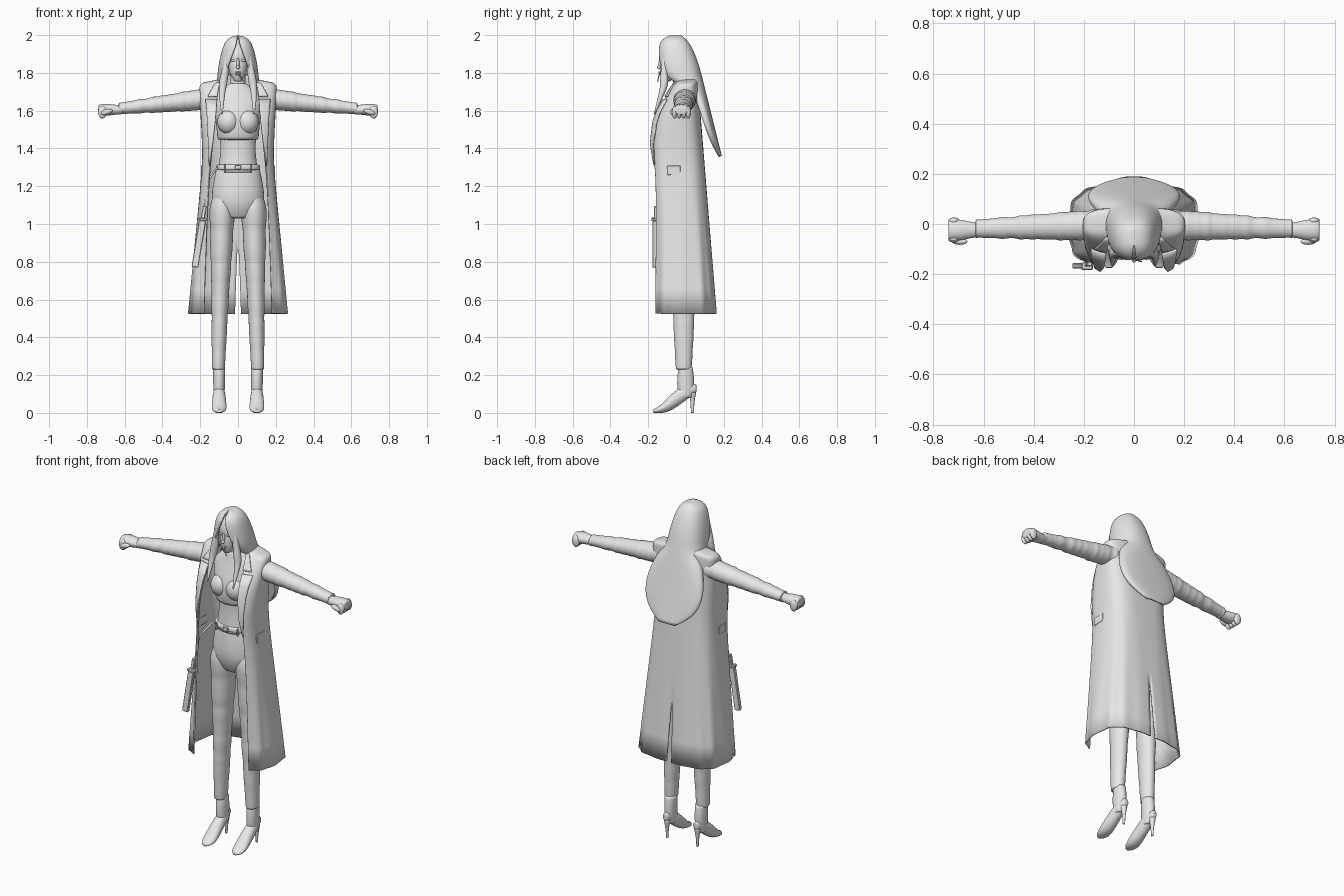
import bpy, bmesh, math, random
from mathutils import Matrix

random.seed(4)
cube = bpy.data.objects.get("Cube")
if cube:
    bpy.data.objects.remove(cube, do_unlink=True)

clay = bpy.data.materials.new("clay_grey")
clay.use_nodes = True
clay.diffuse_color = (.8, .8, .8, 1)
clay.node_tree.nodes["Principled BSDF"].inputs["Base Color"].default_value = clay.diffuse_color


def finish(name, bm, mirror=False, subsurf=0, thick=0, bevel=0):
    """Turn a bmesh into a named object with its modifiers."""
    bmesh.ops.recalc_face_normals(bm, faces=bm.faces)
    for face in bm.faces:
        face.smooth = not bevel
    mesh = bpy.data.meshes.new(name)
    bm.to_mesh(mesh)
    bm.free()
    mesh.materials.append(clay)
    ob = bpy.data.objects.new(name, mesh)
    bpy.context.collection.objects.link(ob)
    if mirror:
        ob.modifiers.new("mirror", 'MIRROR').merge_threshold = .002
    if subsurf:
        modifier = ob.modifiers.new("subsurf", 'SUBSURF')
        modifier.levels = modifier.render_levels = subsurf
        modifier.boundary_smooth = 'PRESERVE_CORNERS'
    if thick:
        modifier = ob.modifiers.new("solidify", 'SOLIDIFY')
        modifier.thickness, modifier.offset = thick, 0
    if bevel:
        ob.modifiers.new("bevel", 'BEVEL').width = bevel


def grid(bm, rows, closed=False):
    """Bridge rows of points with quads."""
    verts = [[bm.verts.new(point) for point in row] for row in rows]
    for a, b in zip(verts, verts[1:]):
        count = len(a)
        for i in range(count if closed else count - 1):
            j = (i + 1) % count
            bm.faces.new((a[i], a[j], b[j], b[i]))
    return verts


def lookup(rows, t):
    """Interpolate a table keyed on its first column."""
    for a, b in zip(rows, rows[1:]):
        if min(a[0], b[0]) <= t <= max(a[0], b[0]):
            s = (t - a[0]) / (b[0] - a[0])
            return [p + (q - p) * s for p, q in zip(a, b)]
    return rows[-1]


def rumple(rings, count, amount):
    """Resample rings and vary their size to suggest creased cloth."""
    first, last = rings[0][0], rings[-1][0]
    result = []
    for i in range(count + 1):
        t, ru, rv = lookup(rings, first + (last - first) * i / count)
        swell = 1 + random.uniform(-amount, amount)
        result.append((t, ru * swell, rv * swell))
    return result


def loft(name, rings, centre, axis='z', mirror=False, sides=20):
    """Closed body of elliptical rings (position, radius, radius) along an axis."""
    def beside(end, other):
        return (end[0] + math.copysign(.002, other[0] - end[0]), *end[1:])
    rings = [rings[0], beside(rings[0], rings[1]), *rings[1:-1],
             beside(rings[-1], rings[-2]), rings[-1]]
    rows = []
    for t, ru, rv in rings:
        u, v = centre(t) if callable(centre) else centre
        row = []
        for i in range(sides):
            angle = math.tau * i / sides
            p, q = u + ru * math.cos(angle), v + rv * math.sin(angle)
            row.append({'x': (t, p, q), 'y': (p, t, q), 'z': (p, q, t)}[axis])
        rows.append(row)
    bm = bmesh.new()
    verts = grid(bm, rows, closed=True)
    bm.faces.new(verts[0])
    bm.faces.new(verts[-1])
    finish(name, bm, mirror, subsurf=1)


def sheet(name, rows, back, power, columns, thick, fold=0, vent=0):
    """Mirrored shell open in front, rows (height, half width, front, open share)."""
    points = []
    for z, width, front, opening in rows:
        middle, depth = (front + back(z)) / 2, (back(z) - front) / 2
        end = -math.acos(opening ** (1 / power))
        row = []
        for i in range(columns + 1):
            angle = math.pi / 2 + (end - math.pi / 2) * i / columns
            s = math.sin(angle)
            wave = 1 + fold * max(0, 1.2 - z) * math.sin(2 * i) * (0 < i < columns)
            x = width * abs(math.cos(angle)) ** power * wave if i else vent * max(0, 1.05 - z)
            row.append((x, middle + depth * math.copysign(abs(s) ** power, s) * wave, z))
        points.append(row)
    bm = bmesh.new()
    grid(bm, points)
    finish(name, bm, True, subsurf=2, thick=thick)


def placed(loc, size, tilt):
    return (Matrix.Translation(loc) @ Matrix.Rotation(tilt, 4, 'Y')
            @ Matrix.Diagonal((*size, 1)))


def blob(name, loc, size, mirror=False, tilt=0):
    bm = bmesh.new()
    bmesh.ops.create_uvsphere(bm, u_segments=20, v_segments=12, radius=1)
    bm.transform(placed(loc, size, tilt))
    finish(name, bm, mirror)


def box(name, loc, size, mirror=False, tilt=0):
    bm = bmesh.new()
    bmesh.ops.create_cube(bm, size=1)
    bm.transform(placed(loc, size, tilt))
    finish(name, bm, mirror, bevel=.003)


def cord(name, points, radius):
    curve = bpy.data.curves.new(name, 'CURVE')
    curve.dimensions = '3D'
    curve.bevel_depth, curve.use_fill_caps = radius, True
    line = curve.splines.new('POLY')
    line.points.add(len(points) - 1)
    for point, position in zip(line.points, points):
        point.co = (*position, 1)
    curve.materials.append(clay)
    bpy.context.collection.objects.link(bpy.data.objects.new(name, curve))


# Head, neck and face
blob("skull", (0, -.05, 1.885), (.068, .088, .095))
loft("jaw", [(1.755, .02, .02), (1.8, .05, .06), (1.88, .062, .08)],
     lambda z: (0, .4 * (z - 2) - .004))
loft("neck", [(1.7, .04, .04), (1.8, .04, .04)], (0, -.03))
blob("nose_bridge", (0, -.135, 1.85), (.008, .01, .03))
blob("nose_tip", (0, -.142, 1.83), (.01, .012, .01))
for label, z in (("upper", 1.803), ("lower", 1.794)):
    blob(label + "_lip", (0, -.138, z), (.016, .008, .005))
blob("eye", (.026, -.126, 1.866), (.014, .007, .006), True)
cord("cigarette", [(0, -.14, 1.8), (.03, -.15, 1.755)], .003)

# Long hair falling over the back, with a front lock on each side
sheet("hair", [(1.996, .001, -.07, .1), (1.985, .045, -.11, .1), (1.95, .075, -.145, .1),
               (1.85, .098, -.145, .5), (1.78, .105, -.13, .6), (1.73, .115, -.03, .9),
               (1.68, .145, .03, .95), (1.55, .19, .07, .95), (1.43, .16, .12, .95),
               (1.36, .05, .17, .95)],
      lambda z: .05 + (1.9 - z) / 4 - 6 * max(0, z - 1.9) ** 2, .85, 14, .01)
loft("front_lock", rumple([(1.9, .014, .012), (1.75, .024, .024), (1.58, .004, .003)], 9, 0),
     lambda z: (.085 - .15 * max(0, z - 1.7), -.115 - .35 * max(0, 1.73 - z)),
     mirror=True, sides=12)

# Torso and cropped top
loft("midriff", [(1.27, .11, .08), (1.38, .09, .066), (1.48, .1, .07)], (0, -.03))
loft("crop_top", [(1.445, .11, .09), (1.54, .118, .108), (1.61, .125, .085),
                  (1.68, .14, .058), (1.745, .045, .044)], (0, -.03))
blob("bust", (.05, -.085, 1.54), (.06, .058, .065), True)

# Trousers, belt and loops
loft("trouser_seat", [(1.31, .113, .08), (1.17, .144, .098), (1.1, .14, .096),
                      (1.03, .08, .06)], (0, -.02))
loft("trouser_leg", rumple([(1.25, .035, .06), (1.08, .068, .088), (.8, .055, .07),
                            (.5, .042, .056), (.23, .035, .043)], 34, .04),
     lambda z: (.11 - z / 40, -.012), mirror=True)
loft("belt", [(1.286, .12, .086), (1.315, .117, .084)], (0, -.03))
box("buckle", (0, -.117, 1.3), (.034, .01, .026))
box("belt_loop", (.07, -.104, 1.295), (.01, .012, .045), True)

# High heeled ankle boots
loft("boot_shaft", [(.08, .028, .035), (.15, .032, .05), (.245, .033, .038)],
     (.1, -.002), mirror=True)
loft("boot_foot", [(.055, .016, .022), (0, .032, .048), (-.08, .038, .046),
                   (-.12, .041, .027), (-.155, .034, .014), (-.175, .014, .009)],
     lambda y: (.1, .07 + .06 * math.sin(math.pi * (y + .06) / .23)), 'y', True)
loft("boot_heel", [(.11, .02, .02), (.06, .008, .01), (0, .006, .008)], (.1, .034), mirror=True)

# Long open coat with a back vent
BOXY = .62
COAT = [(.525, .258, -.178, .7), (1.05, .21, -.18, .78), (1.3, .186, -.184, .8),
        (1.42, .186, -.198, .72), (1.57, .195, -.17, .6), (1.67, .2, -.11, .55),
        (1.73, .203, -.07, .5), (1.748, .19, -.05, .5), (1.76, .085, -.04, .7),
        (1.79, .08, -.035, .75)]


def coat_back(z):
    return .2 - .08 * z


def lapel(name, low, high, start, stop, steps=6):
    """Thin plate along the coat opening, its width running from start to stop."""
    rows = []
    for i in range(steps + 1):
        z, width, front, opening = lookup(COAT, low + (high - low) * i / steps)
        middle, depth = (front + coat_back(z)) / 2, (coat_back(z) - front) / 2
        row = []
        for j in range(steps + 1):
            x = width * opening + (start + (stop - start) * i / steps) * j / steps
            cosine = min(1, x / width) ** (1 / BOXY)
            row.append((x, middle - depth * math.sqrt(1 - cosine ** 2) ** BOXY - .008, z))
        rows.append(row)
    bm = bmesh.new()
    grid(bm, rows)
    finish(name, bm, True, thick=.008)


sheet("coat_body", COAT, coat_back, BOXY, 16, .008, fold=.04, vent=.03)
lapel("lapel", 1.31, 1.66, .004, .06)
lapel("collar", 1.675, 1.75, .05, .02)
box("pocket_flap", (.189, -.065, 1.285), (.014, .07, .05), True)

# Sleeves and fists
loft("sleeve", rumple([(.15, .064, .06), (.632, .037, .031)], 30, .08),
     lambda x: (-.03 * x, 1.68 - .11 * x), 'x', True)
loft("hand", [(.61, .028, .024), (.65, .032, .026), (.7, .045, .034), (.74, .04, .026)],
     (-.024, 1.605), 'x', True)
for i, label in enumerate(("index", "middle", "ring", "little")):
    blob(label + "_finger", (.718, -.06 + i * .024, 1.592), (.023, .014, .034), True)
blob("thumb", (.695, -.07, 1.593), (.032, .013, .014), True, .3)

# Sheathed blade hanging from the belt on the right side
LEAN = .16
box("sheath", (-.208, -.167, .895), (.036, .022, .25), tilt=LEAN)
box("guard", (-.187, -.168, 1.025), (.045, .03, .014), tilt=LEAN)
box("grip", (-.182, -.16, 1.06), (.02, .018, .07), tilt=LEAN)
cord("sheath_strap", [(-.11, -.07, 1.3), (-.165, -.13, 1.22), (-.185, -.155, 1.03)], .005)
